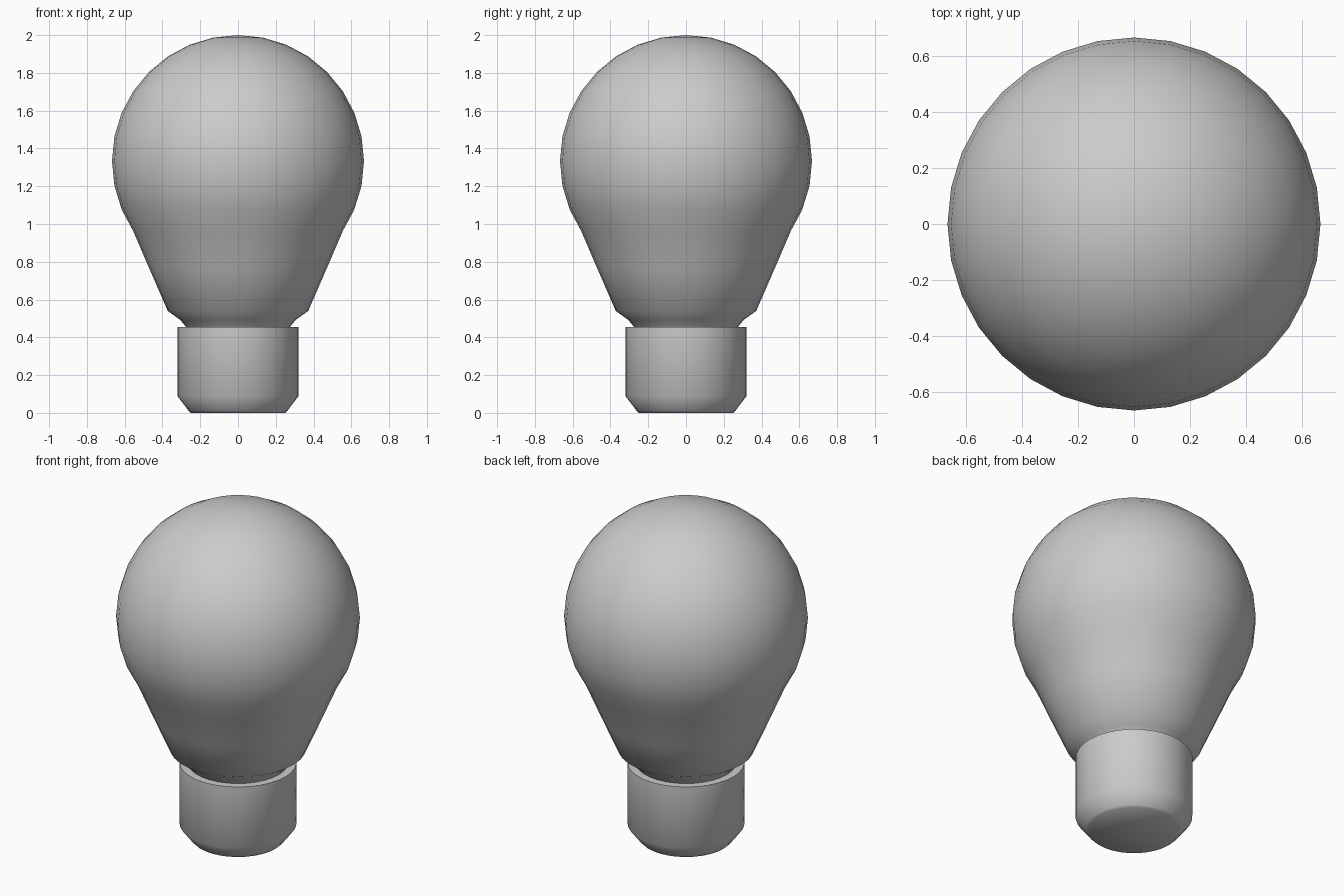
import bpy, bmesh
from math import sin, cos, pi, radians

if "Cube" in bpy.data.objects:
    bpy.data.objects.remove(bpy.data.objects["Cube"])

SEGMENTS = 32


def lathe(name, profile, angle):
    """Revolve (radius, z) points, listed bottom to top, around the z axis."""
    bm = bmesh.new()
    verts = [bm.verts.new((r, 0, z)) for r, z in profile]
    edges = [bm.edges.new(pair) for pair in zip(verts, verts[1:])]
    bmesh.ops.spin(bm, geom=verts + edges, cent=(0, 0, 0), axis=(0, 0, 1),
                   angle=2 * pi, steps=SEGMENTS, use_duplicate=False)
    bmesh.ops.remove_doubles(bm, verts=bm.verts, dist=0.0005)
    bmesh.ops.recalc_face_normals(bm, faces=bm.faces)
    # The shells may be open, so make sure the widest faces point outwards
    widest = max(bm.faces, key=lambda f: f.calc_center_median().xy.length)
    if widest.normal.xy.dot(widest.calc_center_median().xy) < 0:
        bmesh.ops.reverse_faces(bm, faces=bm.faces)
    mesh = bpy.data.meshes.new(name)
    bm.to_mesh(mesh)
    bm.free()
    obj = bpy.data.objects.new(name, mesh)
    bpy.context.collection.objects.link(obj)
    bpy.ops.object.select_all(action='DESELECT')
    obj.select_set(True)
    bpy.context.view_layer.objects.active = obj
    bpy.ops.object.shade_smooth_by_angle(angle=radians(angle))
    return obj


# Glass bulb: tapered neck flowing into a sphere
R, CENTRE = 0.667, 1.333
neck = [(0.275, 0.455), (0.305, 0.492), (0.372, 0.54), (0.47, 0.765)]
sphere = [(R * sin(k * pi / 16), CENTRE + R * cos(k * pi / 16))
          for k in range(11, -1, -1)]
lathe("glass_bulb", neck + sphere, 60)

# Screw base: chamfered cup with a flat rim around the neck
lathe("base", [(0, 0), (0.25, 0), (0.262, 0.012), (0.32, 0.088),
               (0.32, 0.455), (0.275, 0.455)], 60)
